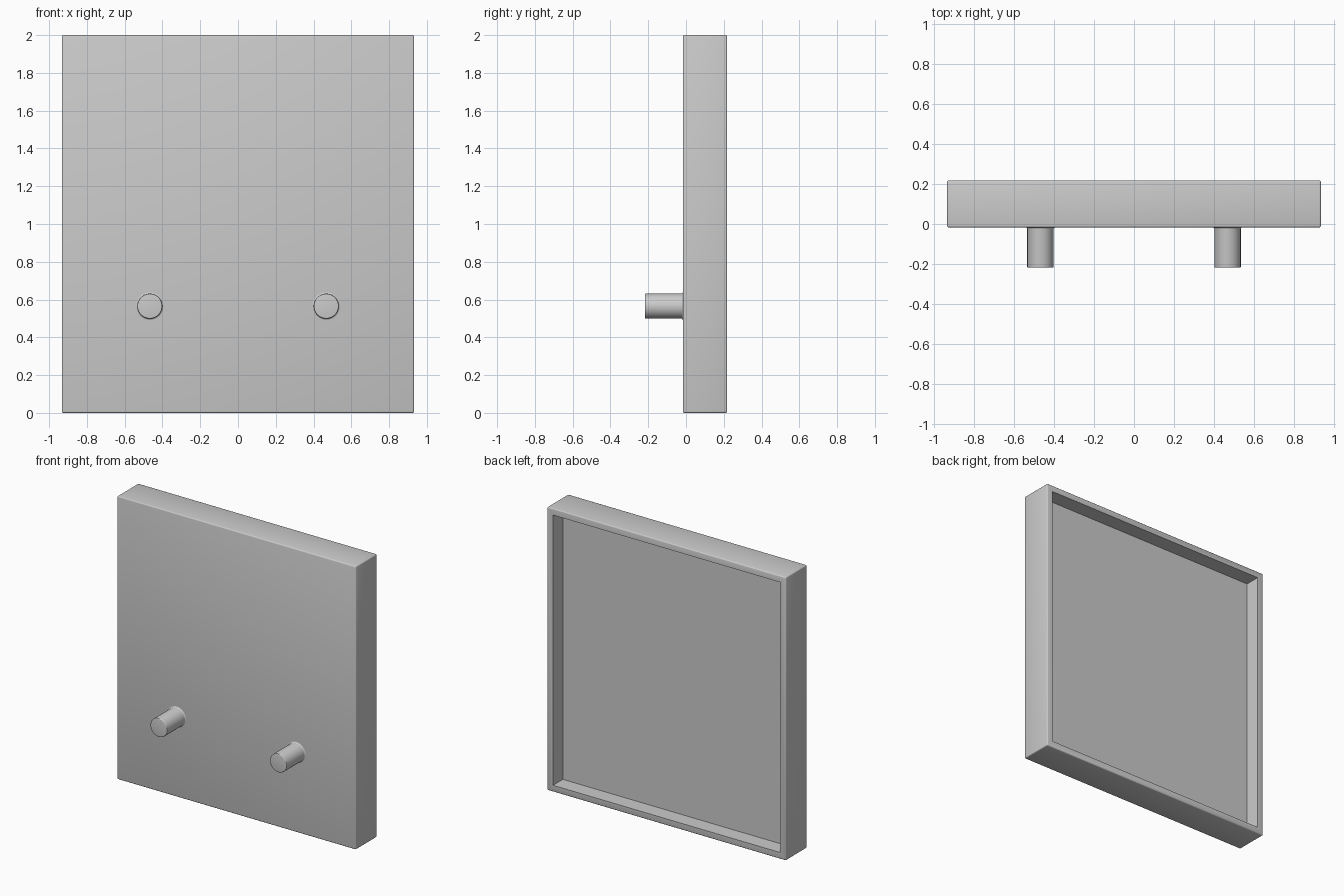
import bpy, bmesh
from math import pi, cos, sin, radians
from mathutils import Matrix

cube = bpy.data.objects.get("Cube")
if cube:
    bpy.data.objects.remove(cube, do_unlink=True)

grey = bpy.data.materials.new("light grey")
grey.use_nodes = True
colour = (0.6, 0.6, 0.6, 1)
grey.diffuse_color = colour
grey.node_tree.nodes["Principled BSDF"].inputs["Base Color"].default_value = colour

WIDTH, HEIGHT = 1.865, 2.0
FRONT, BACK = -0.017, 0.218
RIM, RECESS, ROUND = 0.062, 0.11, 0.008


def finish(name, bm):
    """Turn a bmesh into a smooth-shaded object that keeps its sharp edges."""
    bmesh.ops.recalc_face_normals(bm, faces=bm.faces[:])
    mesh = bpy.data.meshes.new(name)
    bm.to_mesh(mesh)
    bm.free()
    mesh.materials.append(grey)
    obj = bpy.data.objects.new(name, mesh)
    bpy.context.collection.objects.link(obj)
    bpy.ops.object.select_all(action='DESELECT')
    obj.select_set(True)
    bpy.context.view_layer.objects.active = obj
    bpy.ops.object.shade_smooth_by_angle(angle=radians(35))
    return obj


# Panel: a slab with softened outer edges and a recessed back
bm = bmesh.new()
bmesh.ops.create_cube(bm, size=1, matrix=Matrix.Translation(
    (0, (FRONT + BACK) / 2, HEIGHT / 2)) @ Matrix.Diagonal((WIDTH, BACK - FRONT, HEIGHT, 1)))
bmesh.ops.bevel(bm, geom=bm.edges[:], offset=ROUND, segments=3,
                profile=0.5, affect='EDGES')
bm.normal_update()
back = max(bm.faces, key=lambda f: f.calc_center_median().y)
bmesh.ops.inset_region(bm, faces=[back], thickness=RIM - ROUND)
floor = bmesh.ops.extrude_discrete_faces(bm, faces=[back])["faces"][0]
bmesh.ops.translate(bm, verts=floor.verts[:], vec=(0, -RECESS, 0))
finish("panel", bm)

# Pegs: a lathed pin with a filleted foot and a softened tip
R, TIP, FILLET = 0.066, -0.218, 0.008
steps = [i * pi / 8 for i in range(5)]
foot = [(R + FILLET * (1 - sin(a)), FRONT - FILLET * (1 - cos(a))) for a in steps]
tip = [(R - 0.005 * (1 - cos(a)), TIP + 0.005 * (1 - sin(a))) for a in steps]

for side, x in (("left", 0.467), ("right", -0.467)):
    bm = bmesh.new()
    profile = [(R + FILLET, FRONT + 0.01)] + foot + tip
    verts = [bm.verts.new((r, y, 0)) for r, y in profile]
    edges = [bm.edges.new(pair) for pair in zip(verts, verts[1:])]
    bmesh.ops.spin(bm, geom=verts + edges, cent=(0, 0, 0), axis=(0, 1, 0),
                   angle=2 * pi, steps=48, use_merge=True)
    bmesh.ops.remove_doubles(bm, verts=bm.verts[:], dist=0.00005)
    bmesh.ops.holes_fill(bm, edges=[e for e in bm.edges if e.is_boundary], sides=0)
    bmesh.ops.translate(bm, verts=bm.verts[:], vec=(x, 0, 0.565))
    finish(side + "_peg", bm)
